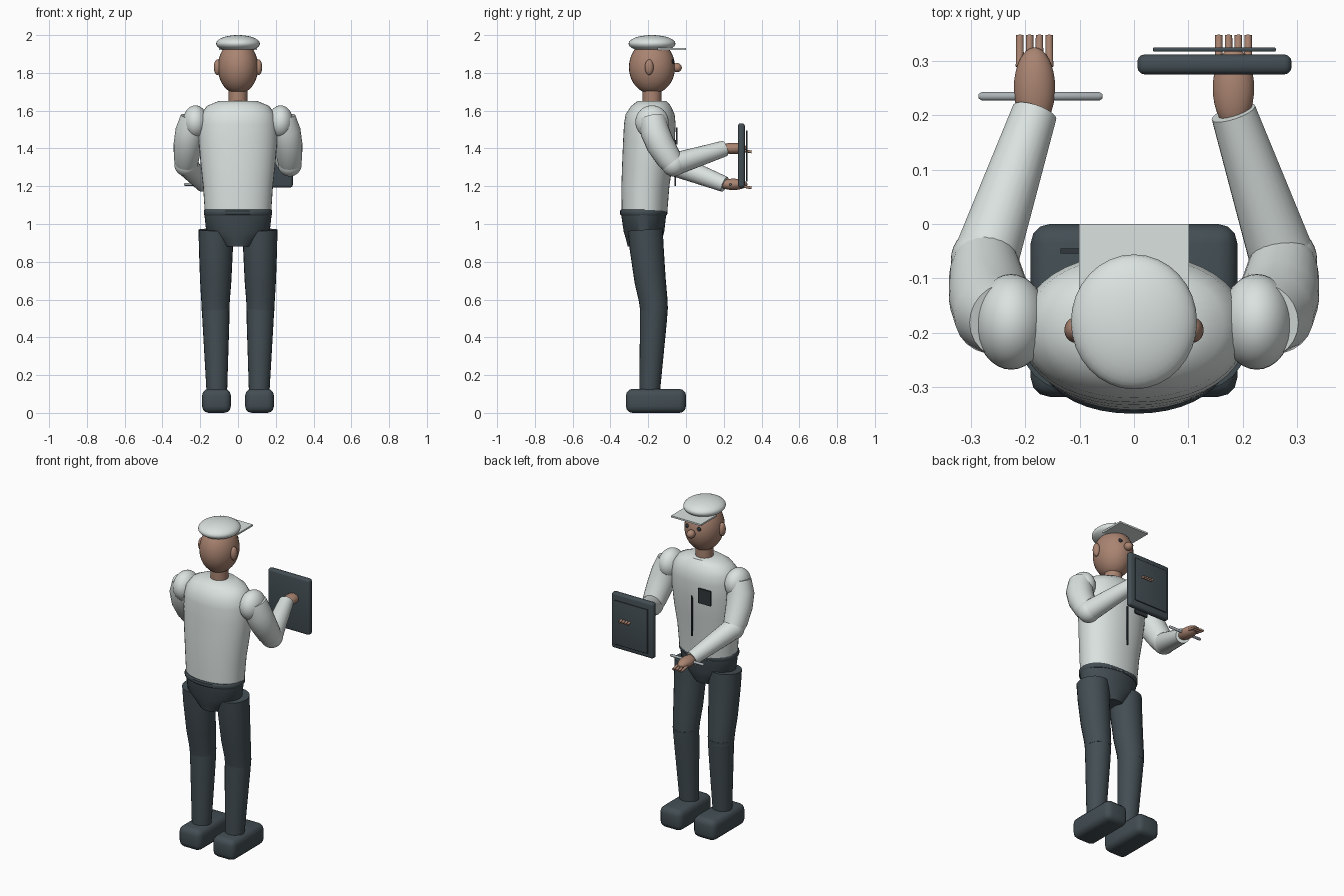
import bpy, bmesh, math
from mathutils import Vector, Matrix

cube = bpy.data.objects.get("Cube")
if cube:
    bpy.data.objects.remove(cube, do_unlink=True)


def material(name, rgb):
    m = bpy.data.materials.new(name)
    m.use_nodes = True
    m.diffuse_color = (*rgb, 1)
    for n in m.node_tree.nodes:
        if n.type == 'BSDF_PRINCIPLED':
            n.inputs["Base Color"].default_value = (*rgb, 1)
    return m


SHIRT = material("pale_grey_cloth", (0.70, 0.76, 0.74))
SKIN = material("tan_skin", (0.40, 0.23, 0.165))
SLATE = material("dark_slate", (0.055, 0.075, 0.087))
INK = material("charcoal", (0.03, 0.038, 0.045))
STEEL = material("steel_grey", (0.40, 0.44, 0.46))


def finish(name, bm, mat, angle=40):
    bmesh.ops.recalc_face_normals(bm, faces=bm.faces)
    me = bpy.data.meshes.new(name)
    bm.to_mesh(me)
    bm.free()
    me.materials.append(mat)
    me.shade_smooth()
    me.set_sharp_from_angle(angle=math.radians(angle))
    ob = bpy.data.objects.new(name, me)
    bpy.context.collection.objects.link(ob)
    return ob


def ball(name, centre, radii, mat):
    bm = bmesh.new()
    bmesh.ops.create_uvsphere(bm, u_segments=32, v_segments=20, radius=1,
                              matrix=Matrix.Translation(centre) @ Matrix.Diagonal((*radii, 1)))
    return finish(name, bm, mat, 180)


def box(name, lo, hi, mat, bevel=0):
    bm = bmesh.new()
    lo, hi = Vector(lo), Vector(hi)
    bmesh.ops.create_cube(bm, size=1, matrix=Matrix.Translation((lo + hi) / 2)
                          @ Matrix.Diagonal((*(hi - lo), 1)))
    if bevel:
        bmesh.ops.bevel(bm, geom=bm.edges[:], offset=bevel, segments=3, profile=0.5, affect='EDGES')
    return finish(name, bm, mat)


def skin_rings(name, rings, mat):
    bm = bmesh.new()
    loops = [[bm.verts.new(p) for p in ring] for ring in rings]
    n = len(loops[0])
    for a, b in zip(loops, loops[1:]):
        for i in range(n):
            j = (i + 1) % n
            bm.faces.new((a[i], a[j], b[j], b[i]))
    bm.faces.new(loops[0])
    bm.faces.new(loops[-1])
    return finish(name, bm, mat)


def loft(name, sections, mat, power=2.0, n=40):
    """Stacked ovals, each given as height, half width, back and front."""
    rings = []
    for z, rx, back, front in sections:
        ring = []
        for i in range(n):
            c, s = math.cos(math.tau * i / n), math.sin(math.tau * i / n)
            x = math.copysign(abs(c) ** (2 / power), c) * rx
            y = math.copysign(abs(s) ** (2 / power), s) * (front - back) / 2
            ring.append((x, y + (front + back) / 2, z))
        rings.append(ring)
    return skin_rings(name, rings, mat)


def tube(name, points, radii, mat, n=24):
    """Round limb along a path with a radius at each point."""
    pts = [Vector(p) for p in points]
    rings = []
    for i, (p, r) in enumerate(zip(pts, radii)):
        d = (pts[min(i + 1, len(pts) - 1)] - pts[max(i - 1, 0)]).normalized()
        u = d.cross(Vector((1, 0, 0)) if abs(d.x) < 0.8 else Vector((0, 0, 1))).normalized()
        v = d.cross(u)
        rings.append([p + r * (math.cos(math.tau * k / n) * u + math.sin(math.tau * k / n) * v)
                      for k in range(n)])
    return skin_rings(name, rings, mat)


# Torso, belt and hips
loft("torso", [(1.05, 0.175, -0.34, -0.10), (1.20, 0.185, -0.342, -0.088),
               (1.32, 0.198, -0.338, -0.07), (1.44, 0.208, -0.333, -0.059),
               (1.53, 0.206, -0.328, -0.055), (1.58, 0.196, -0.32, -0.06),
               (1.625, 0.165, -0.29, -0.08), (1.652, 0.10, -0.255, -0.105)], SHIRT, 2.15)
loft("belt", [(1.045, 0.176, -0.343, -0.104), (1.052, 0.181, -0.349, -0.099),
              (1.07, 0.181, -0.349, -0.099), (1.077, 0.176, -0.343, -0.104)], SLATE, 2.15)
loft("hips", [(1.048, 0.178, -0.343, -0.105), (0.96, 0.168, -0.33, -0.115),
              (0.92, 0.12, -0.318, -0.125), (0.88, 0.075, -0.308, -0.14)], SLATE)
box("zipper", (-0.004, -0.062, 1.20), (0.004, -0.053, 1.445), INK)
box("chest_pocket", (-0.135, -0.054, 1.42), (-0.05, -0.045, 1.51), INK)

# Head and cap
tube("neck", [(0, -0.18, 1.62), (0, -0.18, 1.73)], [0.05, 0.05], SKIN)
ball("head", (0, -0.18, 1.83), (0.107, 0.122, 0.142), SKIN)
ball("nose", (0, -0.048, 1.828), (0.024, 0.026, 0.024), SKIN)
ball("cap", (0, -0.18, 1.955), (0.116, 0.124, 0.045), SHIRT)
box("cap_visor", (-0.101, -0.15, 1.922), (0.101, 0, 1.932), SHIRT)

# Mirrored parts; only the hand height differs
for side, s, hand_z in (("left", 1, 1.40), ("right", -1, 1.21)):
    ball(side + "_ear", (s * 0.109, -0.195, 1.83), (0.019, 0.023, 0.041), SKIN)
    ball(side + "_eye", (s * 0.04, -0.069, 1.86), (0.012, 0.007, 0.012), INK)

    # Legs and shoes
    tube(side + "_thigh", [(s * 0.117, -0.215, 0.97), (s * 0.117, -0.208, 0.87),
                           (s * 0.118, -0.19, 0.70), (s * 0.119, -0.174, 0.60),
                           (s * 0.119, -0.169, 0.54)], [0.092, 0.09, 0.083, 0.076, 0.073], SLATE)
    tube(side + "_shin", [(s * 0.119, -0.169, 0.57), (s * 0.117, -0.173, 0.48),
                          (s * 0.112, -0.193, 0.10)], [0.074, 0.071, 0.054], SLATE)
    box(side + "_shoe", (s * 0.114 - 0.076, -0.318, 0), (s * 0.114 + 0.076, 0, 0.127), SLATE, 0.035)

    # Arms
    elbow = (s * 0.274, -0.066, 1.315)
    ball(side + "_shoulder", (s * 0.226, -0.18, 1.54), (0.066, 0.088, 0.088), SHIRT)
    tube(side + "_upper_arm", [(s * 0.235, -0.178, 1.56), (s * 0.255, -0.165, 1.49),
                               (s * 0.266, -0.135, 1.42), (s * 0.273, -0.09, 1.345), elbow],
         [0.07, 0.077, 0.075, 0.067, 0.06], SHIRT)
    ball(side + "_elbow", elbow, (0.063, 0.063, 0.063), SHIRT)
    tube(side + "_forearm", [elbow, (s * 0.183, 0.205, hand_z)], [0.061, 0.042], SHIRT)

    # Hands
    ball(side + "_hand", (s * 0.183, 0.25, hand_z), (0.038, 0.075, 0.03), SKIN)
    for i in range(4):
        x = s * (0.156 + 0.018 * i)
        tube(f"{side}_finger_{i + 1}", [(x, 0.29, hand_z - 0.008), (x, 0.347, hand_z - 0.019)],
             [0.008, 0.007], SKIN, 10)

# Held items
box("tablet", (0.006, 0.275, 1.193), (0.29, 0.312, 1.533), SLATE, 0.014)
box("tablet_screen", (0.035, 0.317, 1.225), (0.261, 0.325, 1.495), SLATE, 0.003)
tube("pen", [(-0.286, 0.235, 1.21), (-0.28, 0.235, 1.21), (-0.064, 0.235, 1.21),
             (-0.058, 0.235, 1.21)], [0.004, 0.008, 0.008, 0.004], STEEL, 12)
